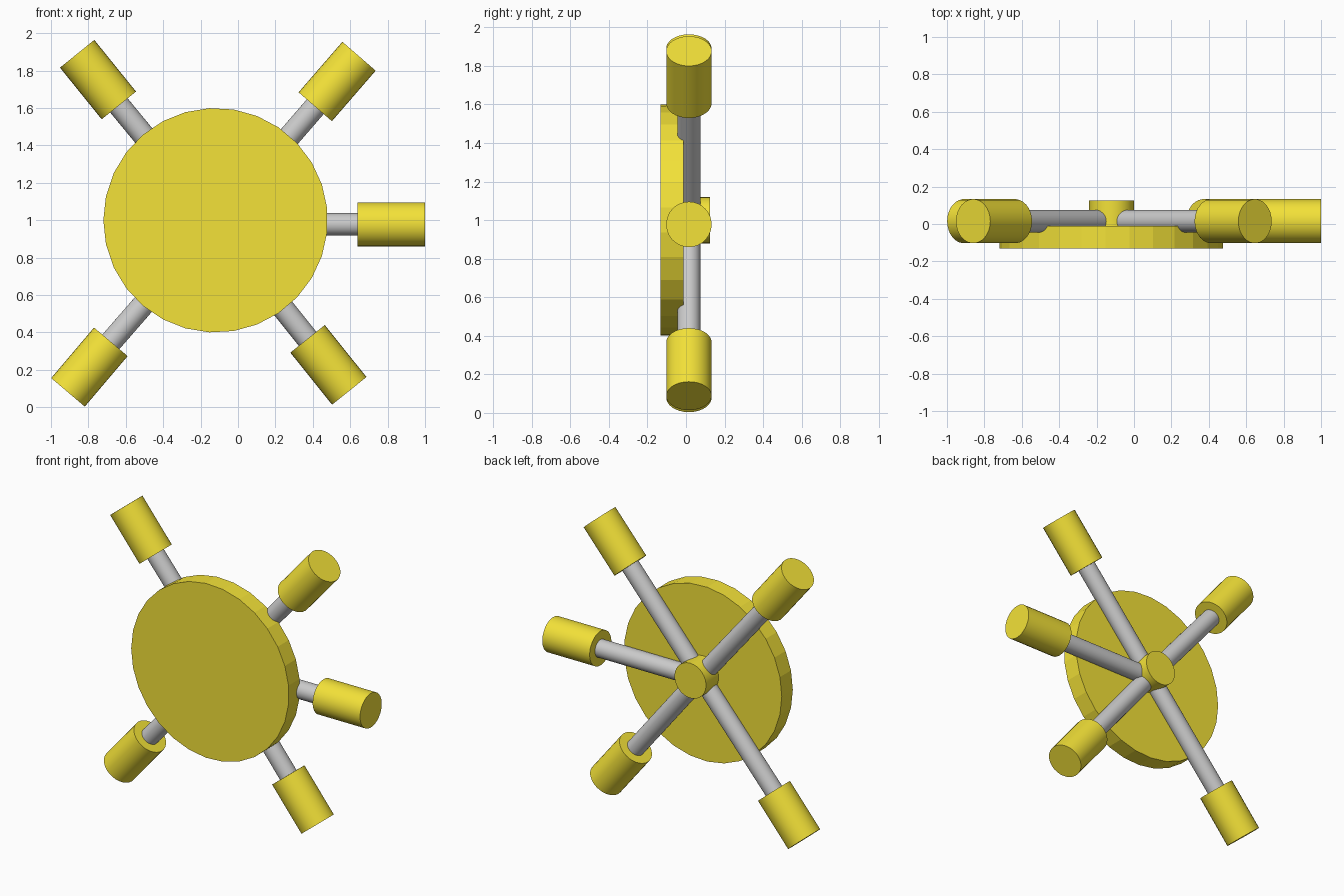
import bpy
import math
from mathutils import Vector

if "Cube" in bpy.data.objects:
    bpy.data.objects.remove(bpy.data.objects["Cube"])

yellow = bpy.data.materials.new("yellow")
yellow.diffuse_color = (0.90, 0.76, 0.04, 1)
yellow.use_nodes = True
yellow.node_tree.nodes["Principled BSDF"].inputs["Base Color"].default_value = yellow.diffuse_color

Y = 0.015            # plane of the cylinders and rods
HUB = (-0.12, 1.0)   # crank centre in x, z


def rod(name, a, b, radius, sides, mat=None, smooth=True):
    """Cylinder from point a to point b."""
    a, b = Vector(a), Vector(b)
    d = b - a
    bpy.ops.mesh.primitive_cylinder_add(vertices=sides, radius=radius,
                                        depth=d.length, location=(a + b) / 2)
    ob = bpy.context.object
    ob.name = name
    ob.rotation_mode = 'QUATERNION'
    ob.rotation_quaternion = d.to_track_quat('Z', 'Y')
    if mat:
        ob.data.materials.append(mat)
    if smooth:
        bpy.ops.object.shade_smooth_by_angle(angle=math.radians(30))
    return ob


# Flywheel disc: low-poly, one corner pointing to -x
disc = rod("flywheel_disc", (0, -0.132, 0), (0, -0.012, 0), 0.6, 29, yellow, False)
bpy.ops.object.transform_apply(location=True, rotation=True, scale=True)
v = min(disc.data.vertices, key=lambda p: p.co.x).co
disc.rotation_mode = 'XYZ'
disc.rotation_euler.y = math.atan2(v.z, v.x) - math.pi
disc.location = (HUB[0], 0, HUB[1])

# Crank hub behind the disc
rod("crank_hub", (HUB[0], -0.03, HUB[1]), (HUB[0], 0.125, HUB[1]), 0.12, 30, yellow)

# Pistons: hub point, inner end and outer end of each, in x, z
pistons = {
    "right": ((-0.12, 0.978), (0.64, 0.978), (1.0, 0.978)),
    "upper_right": ((-0.113, 1.0), (0.413, 1.607), (0.647, 1.877)),
    "upper_left": ((-0.13, 1.0), (-0.637, 1.614), (-0.86, 1.89)),
    "lower_left": ((-0.113, 1.0), (-0.68, 0.35), (-0.909, 0.08)),
    "lower_right": ((-0.135, 1.0), (0.372, 0.366), (0.595, 0.088)),
}
for side, pts in pistons.items():
    hub, inner, outer = [(x, Y, z) for x, z in pts]
    rod(side + "_rod", hub, Vector(inner).lerp(Vector(outer), 0.05), 0.06, 30)
    rod(side + "_piston", inner, outer, 0.118, 30, yellow)
